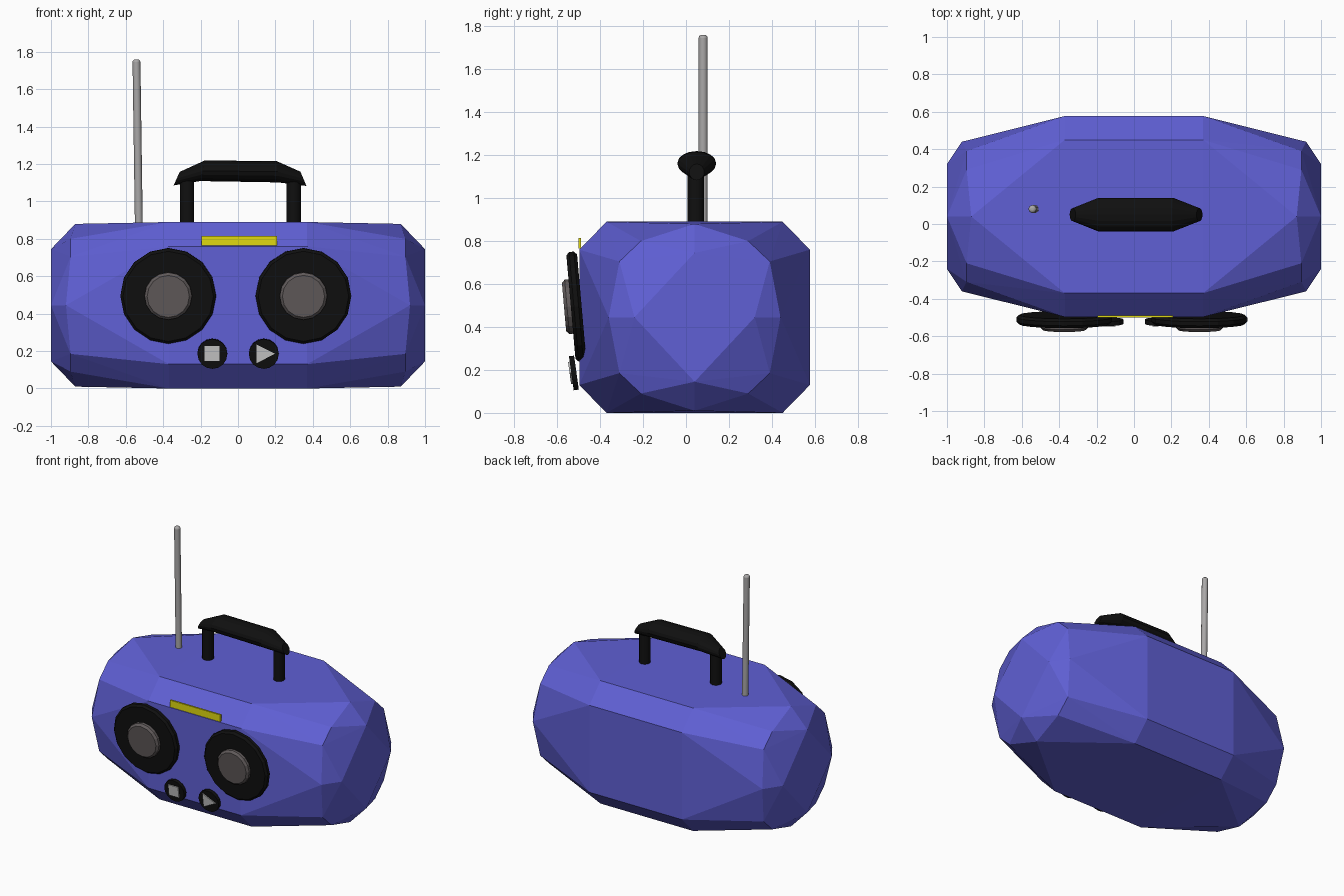
import bpy, bmesh, math
from mathutils import Matrix, Vector

if "Cube" in bpy.data.objects:
    bpy.data.objects.remove(bpy.data.objects["Cube"])


def material(name, rgb):
    m = bpy.data.materials.new(name)
    m.diffuse_color = (*rgb, 1)
    m.use_nodes = True
    m.node_tree.nodes["Principled BSDF"].inputs["Base Color"].default_value = m.diffuse_color
    return m


BLUE = material("body_blue", (0.115, 0.115, 0.66))
BLACK = material("black_plastic", (0.005, 0.005, 0.005))
CONE = material("cone_grey", (0.12, 0.105, 0.105))
STEEL = material("antenna_grey", (0.40, 0.39, 0.39))
LIGHT = material("symbol_grey", (0.60, 0.60, 0.60))
YELLOW = material("dial_yellow", (0.75, 0.70, 0.005))


def finish(name, bm, mat, bevel=0, segments=1, smooth=None):
    bmesh.ops.recalc_face_normals(bm, faces=bm.faces[:])
    me = bpy.data.meshes.new(name)
    bm.to_mesh(me)
    bm.free()
    me.materials.append(mat)
    ob = bpy.data.objects.new(name, me)
    bpy.context.collection.objects.link(ob)
    if bevel:
        mod = ob.modifiers.new("edge_bevel", 'BEVEL')
        mod.width, mod.segments = bevel, segments
        mod.limit_method = 'ANGLE'
        mod.angle_limit = math.radians(40)
    if smooth:
        bpy.ops.object.select_all(action='DESELECT')
        ob.select_set(True)
        bpy.context.view_layer.objects.active = ob
        bpy.ops.object.shade_smooth_by_angle(angle=math.radians(smooth))
    return ob


def cylinder(name, loc, r, depth, mat, sides=16, tilt=0.0, scale_z=1, **kw):
    """Prism centred on loc; tilt turns its axis from +z towards -y."""
    bm = bmesh.new()
    mtx = Matrix.Translation(loc) @ Matrix.Rotation(math.radians(tilt), 4, 'X')
    bmesh.ops.create_cone(bm, cap_ends=True, segments=sides, radius1=r,
                          radius2=r, depth=depth, matrix=mtx)
    return finish(name, bm, mat, **kw)


def plate(name, outline, y, depth, mat, lean=0.0):
    """Thin plate from an (x, z) outline, extruded towards -y."""
    bm = bmesh.new()
    zc = sum(z for _, z in outline) / len(outline)
    vs = [bm.verts.new((x, y - (z - zc) * lean, z)) for x, z in outline]
    face = bm.faces.new(vs)
    ext = bmesh.ops.extrude_face_region(bm, geom=[face])
    moved = [v for v in ext["geom"] if isinstance(v, bmesh.types.BMVert)]
    bmesh.ops.translate(bm, verts=moved, vec=(0, -depth, 0))
    return finish(name, bm, mat)


# Faceted body: one octant of corners mirrored about the centre, then hulled
octant = [(0.37, 0.41, 0.445), (0.37, 0.537, 0.315), (0.87, 0, 0.435),
          (0.92, 0.40, 0), (1, 0.28, 0), (1, 0, 0.30),
          (0.895, 0.25, 0.355), (0.895, 0.35, 0.26)]
corners = {(sx * x, 0.04 + sy * y, 0.445 + sz * z)
           for x, y, z in octant
           for sx in (-1, 1) for sy in (-1, 1) for sz in (-1, 1)}
bm = bmesh.new()
for p in sorted(corners):
    bm.verts.new(p)
bmesh.ops.convex_hull(bm, input=bm.verts[:])
loose = [v for v in bm.verts if not v.link_faces]
bmesh.ops.delete(bm, geom=loose, context='VERTS')
bmesh.ops.dissolve_limit(bm, angle_limit=0.01, verts=bm.verts[:],
                         edges=bm.edges[:])
finish("body", bm, BLUE)

# Speakers: leaning rim with a raised cone
for side, x in (("left", -0.373), ("right", 0.35)):
    cylinder(side + "_speaker_rim", (x, -0.511, 0.495), 0.256, 0.05, BLACK,
             tilt=95, bevel=0.014)
    cylinder(side + "_speaker_cone", (x, -0.540, 0.495), 0.127, 0.056, CONE,
             tilt=95, bevel=0.014)

# Buttons with stop and play symbols
for name, x in (("stop_button", -0.137), ("play_button", 0.138)):
    cylinder(name, (x, -0.522, 0.186), 0.08, 0.024, BLACK, tilt=98)
plate("stop_symbol", [(-0.178, 0.146), (-0.098, 0.146),
                      (-0.098, 0.226), (-0.178, 0.226)],
      -0.533, 0.009, LIGHT, 0.14)
plate("play_symbol", [(0.098, 0.134), (0.197, 0.186), (0.098, 0.236)],
      -0.533, 0.009, LIGHT, 0.14)

# Tuning dial strip
plate("tuning_dial", [(-0.195, 0.765), (0.208, 0.765),
                      (0.208, 0.815), (-0.195, 0.815)], -0.488, 0.013, YELLOW)

# Handle posts
for side, x in (("left", -0.272), ("right", 0.298)):
    cylinder(side + "_handle_post", (x, 0.045, 1.0), 0.038, 0.26, BLACK,
             sides=12, smooth=40)

# Handle grip: elliptical rings (x, z, half depth, half height, lean)
rings = [(-0.328, 1.122, 0.035, 0.036, 0.016),
         (-0.19, 1.164, 0.09, 0.055, 0.012),
         (0.21, 1.159, 0.09, 0.057, -0.004),
         (0.350, 1.121, 0.035, 0.038, -0.016)]
bm = bmesh.new()
loops = []
for x, z, ry, rz, lean in rings:
    ring = []
    for i in range(16):
        a = math.tau * i / 16
        ring.append(bm.verts.new((x + lean * math.sin(a),
                                  0.05 + ry * math.cos(a),
                                  z + rz * math.sin(a))))
    loops.append(ring)
for a, b in zip(loops, loops[1:]):
    for i in range(16):
        j = (i + 1) % 16
        bm.faces.new((a[i], a[j], b[j], b[i]))
bm.faces.new(loops[0])
bm.faces.new(loops[-1])
finish("handle_grip", bm, BLACK)

# Antenna: slightly leaning rod with a rounded tip
bottom, top = Vector((-0.53, 0.08, 0.86)), Vector((-0.543, 0.08, 1.76))
axis = top - bottom
bm = bmesh.new()
mtx = (Matrix.Translation((bottom + top) / 2)
       @ axis.to_track_quat('Z', 'Y').to_matrix().to_4x4())
bmesh.ops.create_cone(bm, cap_ends=True, segments=16, radius1=0.021,
                      radius2=0.021, depth=axis.length, matrix=mtx)
finish("antenna", bm, STEEL, bevel=0.014, segments=3, smooth=40)
